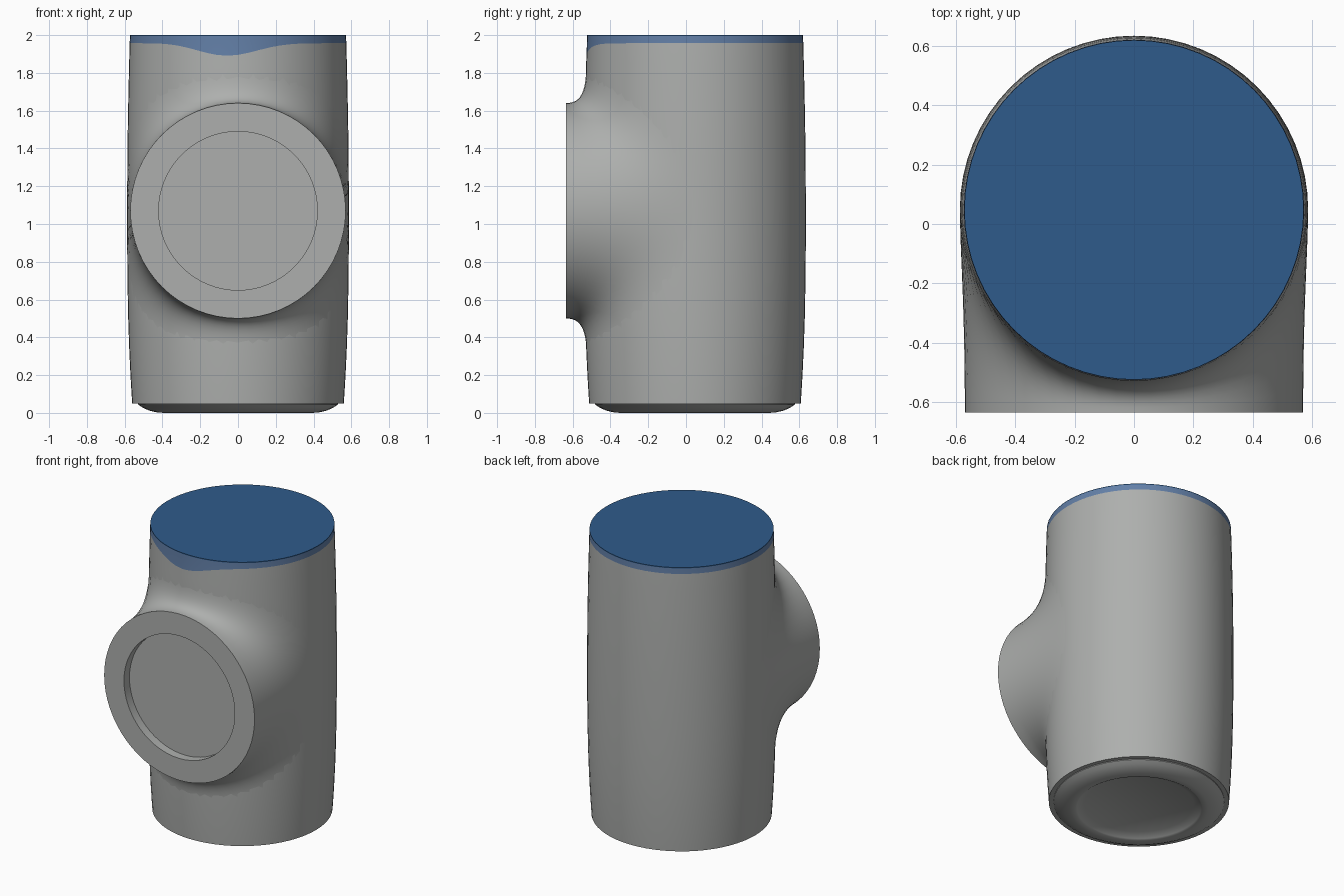
import bpy, bmesh, math
from mathutils import Vector

if "Cube" in bpy.data.objects:
    bpy.data.objects.remove(bpy.data.objects["Cube"])

CY = 0.0475          # body axis in y
SEG = 64
BZ, BR, BY = 1.07, 0.57, -0.635   # round side port: height, radius, front plane


def material(name, col):
    m = bpy.data.materials.new(name)
    m.diffuse_color = (*col, 1)
    m.use_nodes = True
    m.node_tree.nodes["Principled BSDF"].inputs["Base Color"].default_value = m.diffuse_color
    return m


GREY = material("body grey", (0.42, 0.43, 0.42))
CAP = material("cap dark blue", (0.028, 0.105, 0.26))
BAND = material("band light blue", (0.125, 0.215, 0.39))


def build(name, rings, mats, pick=None, angle=35):
    """Skin closed rings of points; a ring of one point is a pole."""
    bm = bmesh.new()
    vr = [[bm.verts.new(p) for p in r] for r in rings]
    for k, (a, b) in enumerate(zip(vr, vr[1:])):
        n = max(len(a), len(b))
        for i in range(n):
            j = (i + 1) % n
            if len(a) == 1:
                vs = [a[0], b[j], b[i]]
            elif len(b) == 1:
                vs = [a[i], a[j], b[0]]
            else:
                vs = [a[i], a[j], b[j], b[i]]
            f = bm.faces.new(vs)
            f.material_index = pick(k) if pick else 0
    bmesh.ops.recalc_face_normals(bm, faces=bm.faces)
    me = bpy.data.meshes.new(name)
    bm.to_mesh(me)
    bm.free()
    for m in mats:
        me.materials.append(m)
    ob = bpy.data.objects.new(name, me)
    bpy.context.collection.objects.link(ob)
    bpy.ops.object.select_all(action='DESELECT')
    ob.select_set(True)
    bpy.context.view_layer.objects.active = ob
    bpy.ops.object.shade_smooth_by_angle(angle=math.radians(angle))
    return ob


def around(phi, r, z):
    # phi = 0 faces the front (-y)
    return Vector((r * math.sin(phi), CY - r * math.cos(phi), z))


def circle(r, z, dip=None):
    if r == 0:
        return [around(0, 0, z)]
    pts = []
    for i in range(SEG):
        p = 2 * math.pi * i / SEG
        if p > math.pi:
            p -= 2 * math.pi
        pts.append(around(p, r, z - (dip(p) if dip else 0)))
    return pts


def radius(z):
    # slightly barrelled wall
    if z < 1.05:
        return 0.587 - 0.027 * ((1.05 - z) / 1.0) ** 2.6
    return 0.587 - 0.015 * ((z - 1.05) / 0.95) ** 2


# Barrel body, blue band with a dip at the front, dark blue top
heights = [0.05, 0.1, 0.2, 0.35, 0.5, 0.7, 0.9, 1.1, 1.3, 1.5, 1.7, 1.85]
rings = [circle(0, 0.05)] + [circle(radius(z), z) for z in heights]
rings.append(circle(radius(1.95), 1.957,
                    lambda p: 0.066 * math.exp(-((p + 0.1) / 0.38) ** 2)))
last_grey = len(rings) - 1
rings += [circle(radius(2), 1.994), circle(radius(2), 2.0), circle(0, 2.0)]
build("body", rings, [GREY, BAND, CAP],
      lambda k: 0 if k < last_grey else (1 if k == last_grey else 2))

# Rounded foot with a shallow dish underneath
foot = [(0, 0.06), (0.53, 0.06), (0.53, 0.045), (0.505, 0.028), (0.47, 0.012),
        (0.43, 0.003), (0.395, 0), (0.385, 0.006), (0.34, 0.03), (0, 0.03)]
build("foot", [circle(r, z) for r, z in foot], [GREY], angle=40)


# Round port on the front, blended into the body
def blend(t, s):
    c, sn = math.cos(t), math.sin(t)
    p0 = Vector((BR * c, BY, BZ + BR * sn))
    rz = radius(p0.z)
    phi0 = math.asin(max(-1, min(1, p0.x / rz)))
    hit = around(phi0, rz, p0.z)
    phi1 = math.radians(92) * c
    z1 = BZ + 0.78 * sn
    p1 = around(phi1, radius(z1) - 0.001, z1)
    dphi, dz = (phi1 - phi0) * rz, z1 - p0.z
    d = Vector((math.cos(phi1) * dphi, math.sin(phi1) * dphi, dz)).normalized()
    c1 = p0 + (hit - p0) * 0.75
    c2 = p1 - d * (p1 - hit).length * 0.75
    u = 1 - s
    return u**3 * p0 + 3 * u * u * s * c1 + 3 * u * s * s * c2 + s**3 * p1


def disc(r, y):
    return [Vector((r * math.cos(2 * math.pi * i / SEG), y,
                    BZ + r * math.sin(2 * math.pi * i / SEG))) for i in range(SEG)]


N = 12
rings = [[Vector((0, BY + 0.06, BZ))], disc(0.42, BY + 0.06), disc(0.42, BY)]
rings += [[blend(2 * math.pi * i / SEG, k / N) for i in range(SEG)] for k in range(N + 1)]
build("front_port", rings, [GREY])
